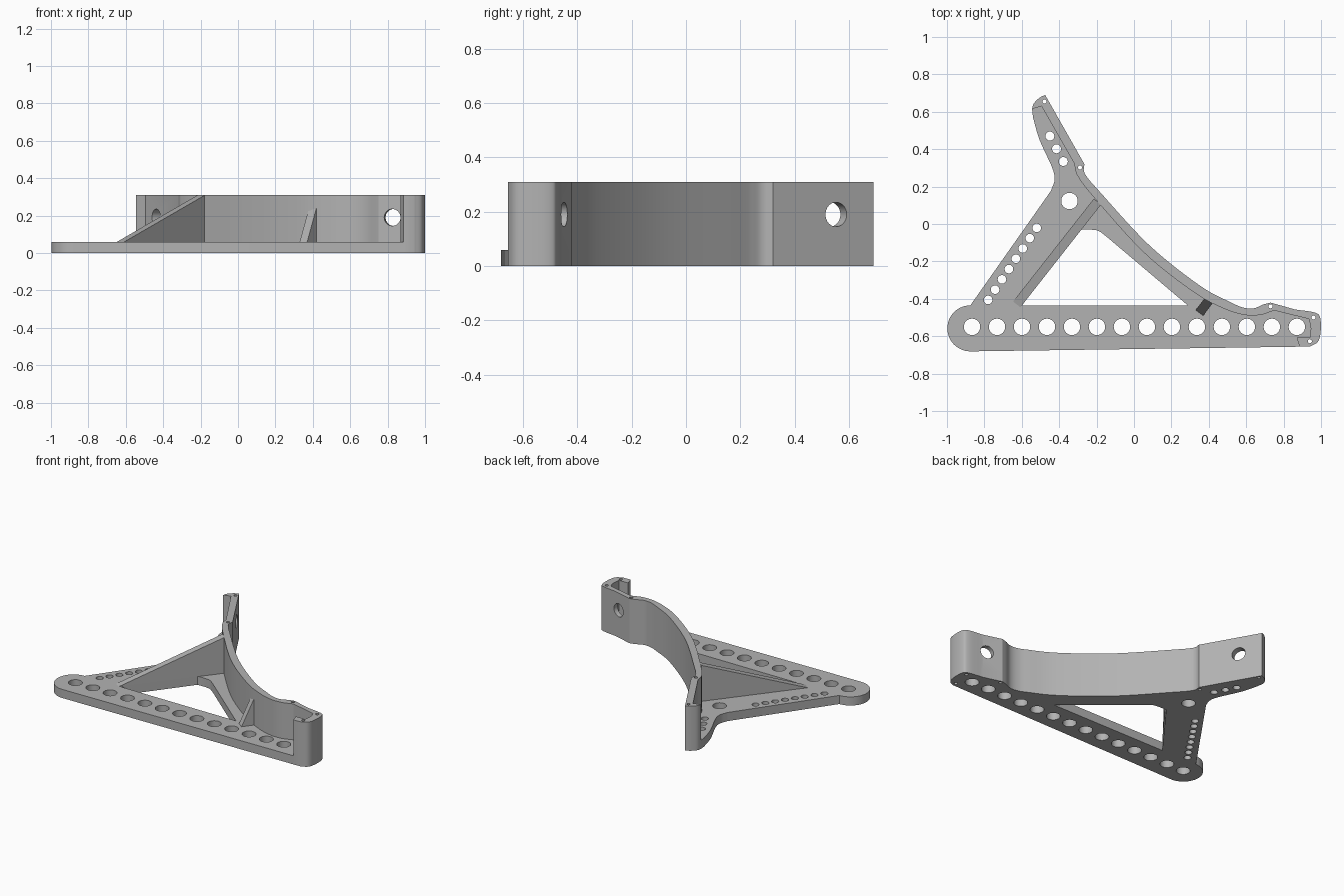
import bpy, math
from mathutils import Vector

if "Cube" in bpy.data.objects:
    bpy.data.objects.remove(bpy.data.objects["Cube"])

PLATE, TOP = 0.06, 0.31

grey = bpy.data.materials.new("plain grey")
grey.use_nodes = True
colour = (0.45, 0.45, 0.45, 1)
grey.diffuse_color = colour
grey.node_tree.nodes["Principled BSDF"].inputs["Base Color"].default_value = colour


def smooth(points, steps=6):
    """Rounded path through the given points."""
    p = [Vector(q) for q in points]
    p = [2 * p[0] - p[1]] + p + [2 * p[-1] - p[-2]]
    out = []
    for a, b, c, d in zip(p, p[1:], p[2:], p[3:]):
        for i in range(steps):
            t = i / steps
            out.append(0.5 * (2 * b + (c - a) * t + (2 * a - 5 * b + 4 * c - d) * t * t
                              + (3 * b - a - 3 * c + d) * t ** 3))
    return [tuple(v) for v in out] + [tuple(points[-1])]


def circle(x, y, r, n=32):
    return [(x + r * math.cos(math.tau * i / n), y + r * math.sin(math.tau * i / n))
            for i in range(n)]


def slab(name, loops, z0, z1):
    """Flat shape with holes, extruded from z0 to z1."""
    curve = bpy.data.curves.new(name, "CURVE")
    curve.dimensions = "2D"
    curve.fill_mode = "BOTH"
    curve.extrude = (z1 - z0) / 2
    for loop in loops:
        s = curve.splines.new("POLY")
        s.points.add(len(loop) - 1)
        for pt, (x, y) in zip(s.points, loop):
            pt.co = (x, y, 0, 1)
        s.use_cyclic_u = True
    ob = bpy.data.objects.new(name, curve)
    bpy.context.collection.objects.link(ob)
    ob.location.z = (z0 + z1) / 2
    bpy.ops.object.select_all(action="DESELECT")
    ob.select_set(True)
    bpy.context.view_layer.objects.active = ob
    bpy.ops.object.convert(target="MESH")
    ob = bpy.context.object
    ob.name = name
    bpy.ops.object.transform_apply(location=True, rotation=False, scale=False)
    bpy.ops.object.mode_set(mode="EDIT")
    bpy.ops.mesh.select_all(action="SELECT")
    bpy.ops.mesh.remove_doubles(threshold=0.0001)
    bpy.ops.mesh.normals_make_consistent(inside=False)
    bpy.ops.object.mode_set(mode="OBJECT")
    ob.data.materials.clear()
    ob.data.materials.append(grey)
    return ob


def rib(name, foot, head, z_head, width):
    """Sloping gusset from the plate up to the wall."""
    f, h = Vector(foot), Vector(head)
    d = (h - f).normalized()
    side = Vector((-d.y, d.x)) * width / 2
    profile = [(f, PLATE), (h, PLATE), (h, z_head)]
    verts = [(*(p + s), z) for s in (side, -side) for p, z in profile]
    faces = [(0, 1, 2), (5, 4, 3), (0, 3, 4, 1), (1, 4, 5, 2), (2, 5, 3, 0)]
    mesh = bpy.data.meshes.new(name)
    mesh.from_pydata(verts, [], faces)
    ob = bpy.data.objects.new(name, mesh)
    bpy.context.collection.objects.link(ob)
    mesh.materials.append(grey)
    return ob


# Outer edge shared by plate and wall: right pad, long arc, upper pad
right_end = smooth([(0.94, -0.655), (0.983, -0.63), (0.998, -0.575), (0.995, -0.50),
                    (0.965, -0.473), (0.86, -0.457)])
arc = smooth([(0.73, -0.42), (0.69, -0.431), (0.64, -0.451), (0.585, -0.447), (0.52, -0.42),
              (0.353, -0.33), (0.08, -0.112), (-0.19, 0.18), (-0.25, 0.25),
              (-0.268, 0.285), (-0.265, 0.32)])
upper_end = smooth([(-0.475, 0.69), (-0.505, 0.675), (-0.535, 0.645), (-0.545, 0.615)])
outer = [(0.885, -0.656)] + right_end + arc + upper_end

# Base plate
left_edge = smooth([(-0.54, 0.57), (-0.505, 0.45), (-0.437, 0.30), (-0.425, 0.235),
                    (-0.445, 0.176)])
left_end = [(-0.875 + 0.123 * math.cos(a), -0.558 + 0.123 * math.sin(a))
            for a in (math.pi / 2 + math.pi * i / 24 for i in range(25))]
window = [(-0.60, -0.437), (0.29, -0.437)] + smooth(
    [(-0.15, -0.065), (-0.19, -0.037), (-0.235, -0.03), (-0.29, -0.03)], 4)
pins = [(0.73, -0.44), (0.96, -0.50), (0.94, -0.627), (-0.478, 0.655), (-0.288, 0.302)]
pin_holes = [circle(x, y, 0.011, 16) for x, y in pins]
row = [circle(-0.866 + 0.1336 * i, -0.55, 0.044) for i in range(14)]
diagonal = [circle(-0.78 + 0.0371 * i, -0.406 + 0.055 * i, 0.023, 24) for i in range(8)]
upper_row = [circle(-0.45 + 0.036 * i, 0.47 - 0.068 * i, 0.024, 24) for i in range(3)]
plate = slab("base_plate", [outer + left_edge + left_end, window, circle(-0.345, 0.123, 0.044)]
             + row + diagonal + upper_row + pin_holes, 0, PLATE)

# Upright wall
inner = [(-0.495, 0.63)] + smooth(
    [(-0.32, 0.325), (-0.313, 0.29), (-0.30, 0.255), (-0.225, 0.155), (0.05, -0.15),
     (0.32, -0.365), (0.48, -0.452), (0.59, -0.486), (0.675, -0.486), (0.75, -0.462)])
pocket = smooth([(0.935, -0.508), (0.945, -0.555), (0.94, -0.606)]) + [(0.87, -0.606)]
wall = slab("upright_wall", [outer + inner + pocket] + pin_holes, PLATE, TOP)

# Cross holes through the two pads
for x, y, nx, ny in ((0.83, -0.46, 0.22, 0.97), (-0.41, 0.545, 0.87, 0.5)):
    bpy.ops.mesh.primitive_cylinder_add(vertices=32, radius=0.045, depth=0.24,
                                        location=(x, y, 0.19))
    cutter = bpy.context.object
    cutter.name = "cross_hole_cutter"
    cutter.rotation_euler = Vector((nx, ny, 0)).to_track_quat("Z", "Y").to_euler()
    cutter.hide_render = True
    cut = wall.modifiers.new("cross hole", "BOOLEAN")
    cut.operation, cut.object, cut.solver = "DIFFERENCE", cutter, "EXACT"
    bpy.context.view_layer.objects.active = wall
    bpy.ops.object.modifier_apply(modifier=cut.name)
    bpy.data.objects.remove(cutter)

# Gussets
ribs = [rib("long_gusset", (-0.627, -0.43), (-0.195, 0.12), TOP, 0.05),
        rib("short_gusset", (0.35, -0.475), (0.41, -0.395), 0.28, 0.05)]

for ob in [plate, wall] + ribs:
    bpy.ops.object.select_all(action="DESELECT")
    ob.select_set(True)
    bpy.context.view_layer.objects.active = ob
    bpy.ops.object.shade_smooth_by_angle(angle=math.radians(30))
